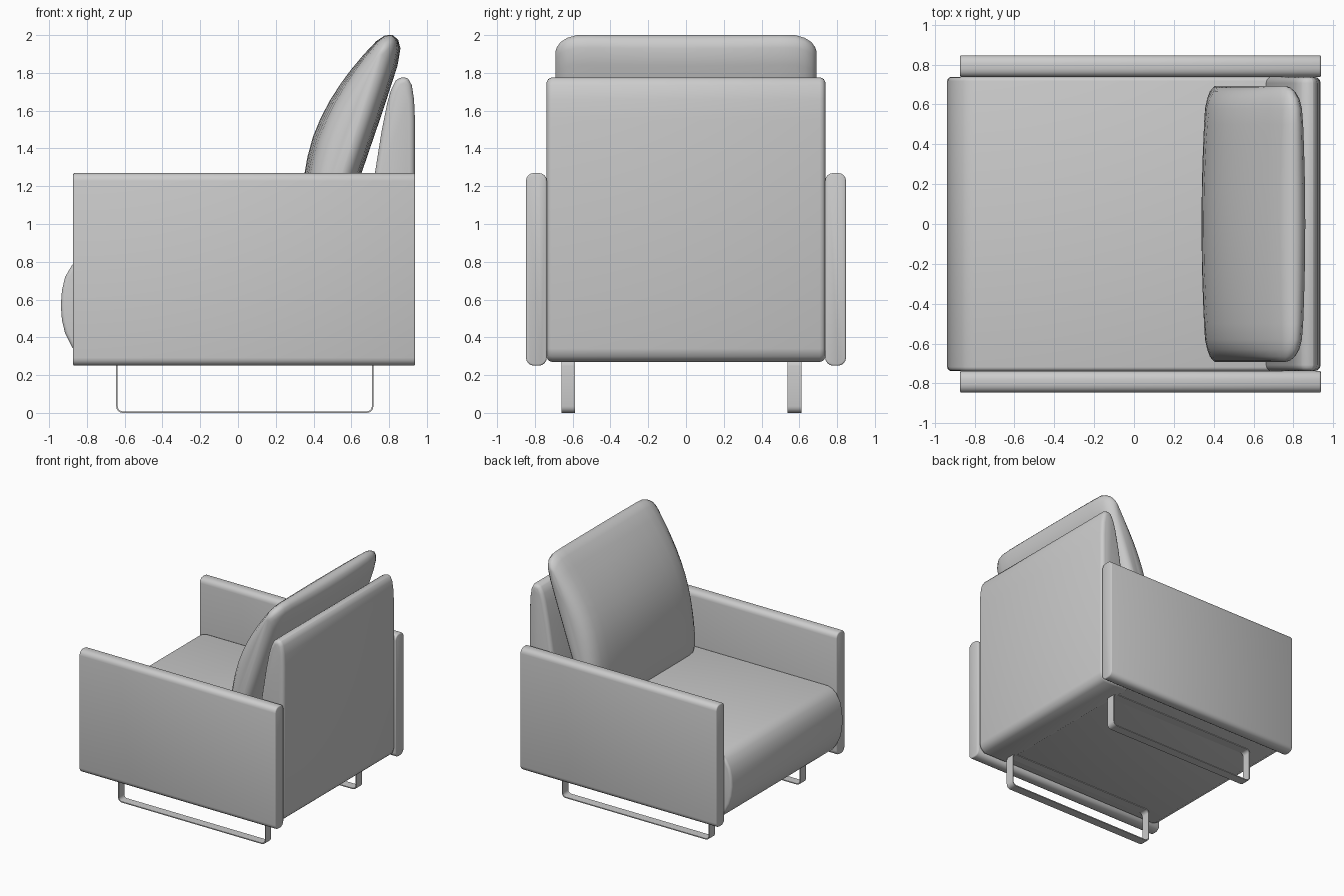
import bpy, bmesh, math

if "Cube" in bpy.data.objects:
    bpy.data.objects.remove(bpy.data.objects["Cube"])


def finish(name, bm, bevel=0, segs=3, smooth=50):
    bmesh.ops.recalc_face_normals(bm, faces=bm.faces)
    me = bpy.data.meshes.new(name)
    bm.to_mesh(me)
    bm.free()
    ob = bpy.data.objects.new(name, me)
    bpy.context.collection.objects.link(ob)
    if bevel:
        m = ob.modifiers.new("Bevel", "BEVEL")
        m.width, m.segments = bevel, segs
        m.limit_method, m.angle_limit = "ANGLE", math.radians(50)
    bpy.ops.object.select_all(action="DESELECT")
    ob.select_set(True)
    bpy.context.view_layer.objects.active = ob
    if bevel:
        bpy.ops.object.modifier_apply(modifier="Bevel")
    bpy.ops.object.shade_smooth_by_angle(angle=math.radians(smooth))
    return ob


def loft(rings, cap=True, closed=False):
    """Skin between rings that have equal point counts."""
    bm = bmesh.new()
    vs = [[bm.verts.new(p) for p in r] for r in rings]
    n = len(rings[0])
    pairs = list(zip(vs, vs[1:])) + ([(vs[-1], vs[0])] if closed else [])
    for a, b in pairs:
        for i in range(n):
            j = (i + 1) % n
            bm.faces.new((a[i], a[j], b[j], b[i]))
    if cap:
        bm.faces.new(vs[0])
        bm.faces.new(vs[-1])
    return bm


def prism(profile, y0, y1):
    return loft([[(x, y, z) for x, z in profile] for y in (y0, y1)])


def rounded_rect(x0, x1, z0, z1, r, steps=4):
    pts = []
    for k, (cx, cz) in enumerate([(x1 - r, z1 - r), (x0 + r, z1 - r),
                                  (x0 + r, z0 + r), (x1 - r, z0 + r)]):
        for i in range(steps + 1):
            a = math.pi / 2 * (k + i / steps)
            pts.append((cx + r * math.cos(a), cz + r * math.sin(a)))
    return pts


# seat with a bulging front
seat = [(0.85, 0.28), (-0.80, 0.28), (-0.845, 0.305), (-0.88, 0.35), (-0.915, 0.42),
        (-0.932, 0.49), (-0.938, 0.57), (-0.932, 0.65), (-0.915, 0.72), (-0.88, 0.78),
        (-0.845, 0.81), (-0.80, 0.825), (0.85, 0.825)]
finish("seat", prism(seat, -0.738, 0.738), 0.02)

# back rest, wedge with a rounded top
back = [(0.66, 0.27), (0.66, 0.80), (0.725, 1.27), (0.76, 1.49), (0.79, 1.64), (0.81, 1.71),
        (0.835, 1.76), (0.87, 1.783), (0.90, 1.77), (0.92, 1.735), (0.932, 1.66),
        (0.937, 1.55), (0.937, 0.34), (0.925, 0.30), (0.89, 0.27)]
finish("back_rest", prism(back, -0.738, 0.738), 0.03)

# arm panels, rounded along their length
for side, label in ((-1, "right"), (1, "left")):
    sec = rounded_rect(0.737, 0.847, 0.25, 1.27, 0.042)
    bm = loft([[(x, side * y, z) for y, z in sec] for x in (-0.873, 0.938)])
    finish("arm_" + label, bm, 0.008, 2)

# leaning back cushion: side profile (along, thickness), narrowed toward both sides
half = [(0.10, 0.302), (0.21, 0.295), (0.317, 0.278), (0.42, 0.252), (0.504, 0.225),
        (0.60, 0.188), (0.688, 0.148), (0.73, 0.115), (0.746, 0.076), (0.73, 0.04),
        (0.692, 0.015), (0.60, 0.0), (0.35, -0.004), (0.10, -0.004)]
outline = half + [(0.20 - s, t) for s, t in half[-2:0:-1]]
tilt = math.radians(18.9)
sn, cs = math.sin(tilt), math.cos(tilt)
# (y, length scale, thickness scale)
stations = [(0, 1, 1), (0.2, 1, 0.98), (0.38, 1, 0.93), (0.5, 1, 0.88), (0.58, 0.995, 0.82),
            (0.63, 0.97, 0.73), (0.665, 0.93, 0.58), (0.685, 0.88, 0.40), (0.692, 0.84, 0.2)]
stations = [(-y, a, b) for y, a, b in stations[:0:-1]] + stations
rings = []
for y, a, b in stations:
    ring = []
    for s, t in outline:
        s, t = 0.10 + (s - 0.10) * a, 0.11 + (t - 0.11) * b
        ring.append((0.65 + s * sn - t * cs, y, 1.27 + s * cs + t * sn))
    rings.append(ring)
finish("back_cushion", loft(rings), smooth=60)

# sled legs: closed loops of thin flat bar
for y0, y1, label in ((-0.66, -0.588), (0.538, 0.612)) and ((-0.66, -0.588, "right"),
                                                            (0.538, 0.612, "left")):
    outer = rounded_rect(-0.645, 0.717, 0.0, 0.283, 0.035)
    inner = rounded_rect(-0.637, 0.709, 0.008, 0.275, 0.027)
    loops = [[(x, y, z) for x, z in p] for p, y in
             ((outer, y0), (outer, y1), (inner, y1), (inner, y0))]
    finish("sled_leg_" + label, loft(loops, cap=False, closed=True), smooth=40)
